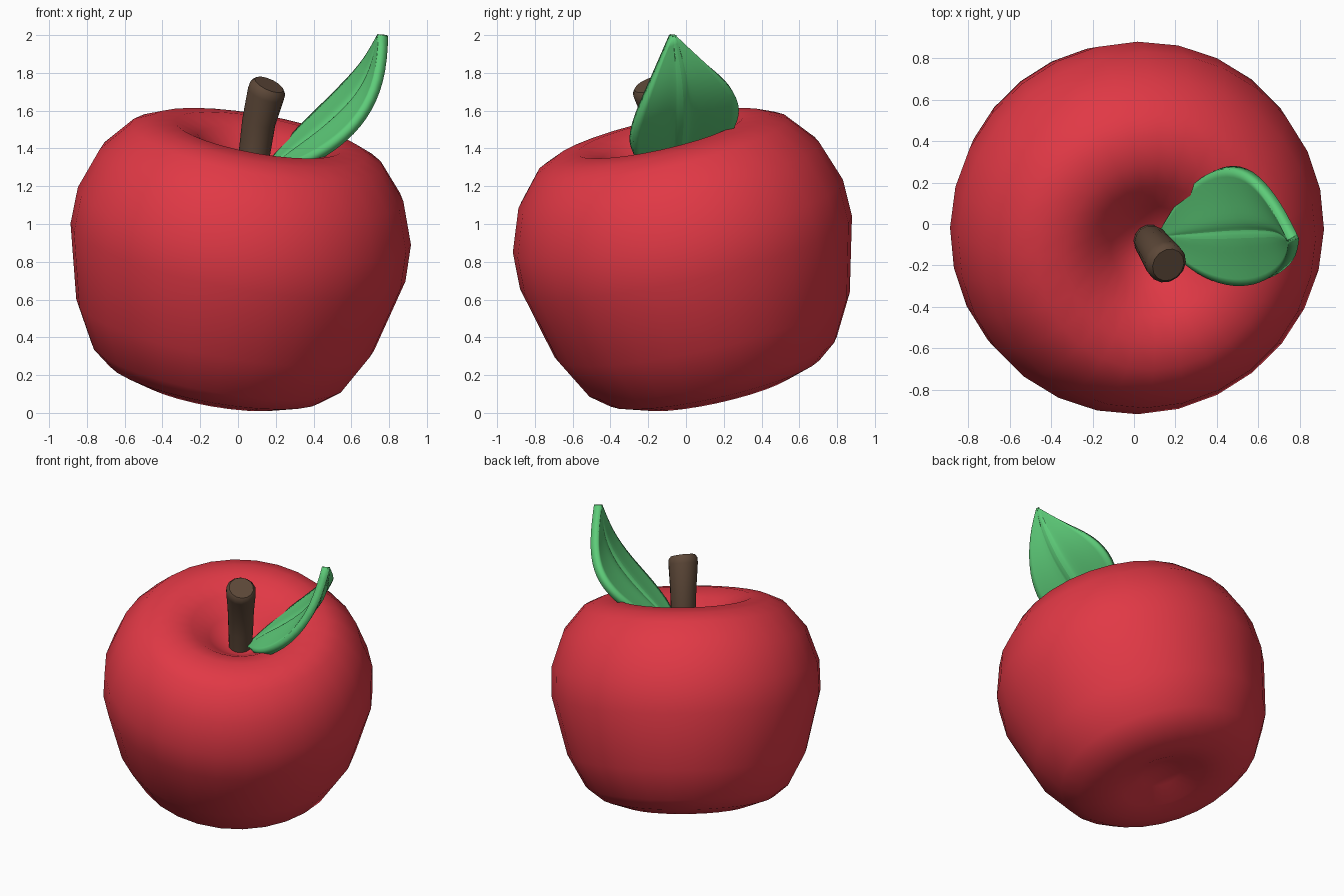
import bpy, bmesh, math
from mathutils import Vector, Matrix

if "Cube" in bpy.data.objects:
    bpy.data.objects.remove(bpy.data.objects["Cube"])


def material(name, color):
    m = bpy.data.materials.new(name)
    m.diffuse_color = (*color, 1)
    m.use_nodes = True
    m.node_tree.nodes["Principled BSDF"].inputs["Base Color"].default_value = m.diffuse_color
    return m


def finish(name, bm, mat, angle):
    bmesh.ops.recalc_face_normals(bm, faces=bm.faces[:])
    me = bpy.data.meshes.new(name)
    bm.to_mesh(me)
    bm.free()
    ob = bpy.data.objects.new(name, me)
    bpy.context.collection.objects.link(ob)
    me.materials.append(mat)
    bpy.ops.object.select_all(action='DESELECT')
    ob.select_set(True)
    bpy.context.view_layer.objects.active = ob
    bpy.ops.object.shade_smooth_by_angle(angle=math.radians(angle))
    return ob


def skin(bm, rings, closed=True):
    """Bridge successive rows of points with quads."""
    rows = [[bm.verts.new(p) for p in ring] for ring in rings]
    n = len(rows[0])
    for a, b in zip(rows, rows[1:]):
        for i in range(n if closed else n - 1):
            j = (i + 1) % n
            bm.faces.new((a[i], a[j], b[j], b[i]))
    return rows


def circle(r, n):
    return [Vector((r * math.cos(2 * math.pi * i / n), r * math.sin(2 * math.pi * i / n), 0))
            for i in range(n)]


red = material("red_skin", (0.75, 0.04, 0.06))
brown = material("brown_bark", (0.11, 0.065, 0.04))
green = material("green_leaf", (0.11, 0.6, 0.19))

# Apple body: revolved profile (radius, height) from the top dimple to the bottom one
profile = [(0.1, 0.42), (0.2, 0.50), (0.32, 0.595), (0.45, 0.645), (0.58, 0.63),
           (0.68, 0.585), (0.815, 0.425), (0.895, 0.20), (0.90, 0.0), (0.80, -0.40),
           (0.68, -0.62), (0.58, -0.70), (0.42, -0.755), (0.28, -0.74), (0.14, -0.68)]
axis = Vector((0.17, -0.215, 0.96)).normalized()
tilt = Matrix.Translation((0, 0, 0.85)) @ Vector((0, 0, 1)).rotation_difference(axis).to_matrix().to_4x4()
bm = bmesh.new()
rows = skin(bm, [[tilt @ (p + Vector((0, 0, h))) for p in circle(r, 28)] for r, h in profile])
for row, h in ((rows[0], 0.40), (rows[-1], -0.65)):
    pole = bm.verts.new(tilt @ Vector((0, 0, h)))
    for i in range(28):
        bm.faces.new((row[i], row[(i + 1) % 28], pole))
finish("apple_body", bm, red, 60)

# Stem: tapered tube along a bent path, with a rounded rim at the cut end
path = [((0.07, -0.075, 1.18), 0.075, (0.05, -0.05, 1)),
        ((0.085, -0.09, 1.36), 0.083, (0.1, -0.12, 1)),
        ((0.11, -0.125, 1.54), 0.089, (0.22, -0.28, 1)),
        ((0.148, -0.178, 1.69), 0.1, (0.36, -0.4, 1)),
        ((0.158, -0.19, 1.72), 0.099, (0.42, -0.42, 1)),
        ((0.165, -0.197, 1.738), 0.082, (0.45, -0.42, 1))]
bm = bmesh.new()
rings = []
for centre, r, direction in path:
    q = Vector((0, 0, 1)).rotation_difference(Vector(direction))
    rings.append([Vector(centre) + q @ p for p in circle(r, 14)])
rows = skin(bm, rings)
bm.faces.new(rows[0])
bm.faces.new(rows[-1])
finish("stem", bm, brown, 40)

# Leaf: inner surface given by far edge, midrib and near edge, then thickened
far = [(0.12, -0.04, 1.27), (0.20, 0.10, 1.385), (0.32, 0.235, 1.52), (0.45, 0.28, 1.645),
       (0.56, 0.225, 1.755), (0.665, 0.075, 1.87), (0.735, -0.07, 2.0)]
mid = [(0.125, -0.06, 1.265), (0.25, -0.05, 1.37), (0.37, -0.04, 1.455), (0.50, -0.03, 1.56),
       (0.62, -0.03, 1.68), (0.70, -0.04, 1.82), (0.74, -0.08, 2.005)]
near = [(0.13, -0.08, 1.26), (0.24, -0.20, 1.31), (0.37, -0.28, 1.36), (0.515, -0.31, 1.45),
        (0.645, -0.275, 1.58), (0.73, -0.19, 1.77), (0.745, -0.09, 2.0)]
inward = Vector((-0.6, -0.2, 0.7)).normalized()
rings = []
for k, (f, m, n) in enumerate(zip(far, mid, near)):
    f, m, n = Vector(f), Vector(m), Vector(n)
    puff = inward * 0.012 * math.sin(math.pi * k / 6)
    rings.append([f, f.lerp(m, 0.5), f.lerp(m, 0.92) + puff, m - puff,
                  n.lerp(m, 0.92) + puff, n.lerp(m, 0.5), n])
bm = bmesh.new()
skin(bm, rings, closed=False)
leaf = finish("leaf", bm, green, 50)
if sum((p.normal.dot(inward) for p in leaf.data.polygons)) < 0:
    leaf.data.flip_normals()
sub = leaf.modifiers.new("smooth", 'SUBSURF')
sub.levels = sub.render_levels = 2
sub.boundary_smooth = 'PRESERVE_CORNERS'
thick = leaf.modifiers.new("thickness", 'SOLIDIFY')
thick.thickness = 0.055
thick.offset = -1
